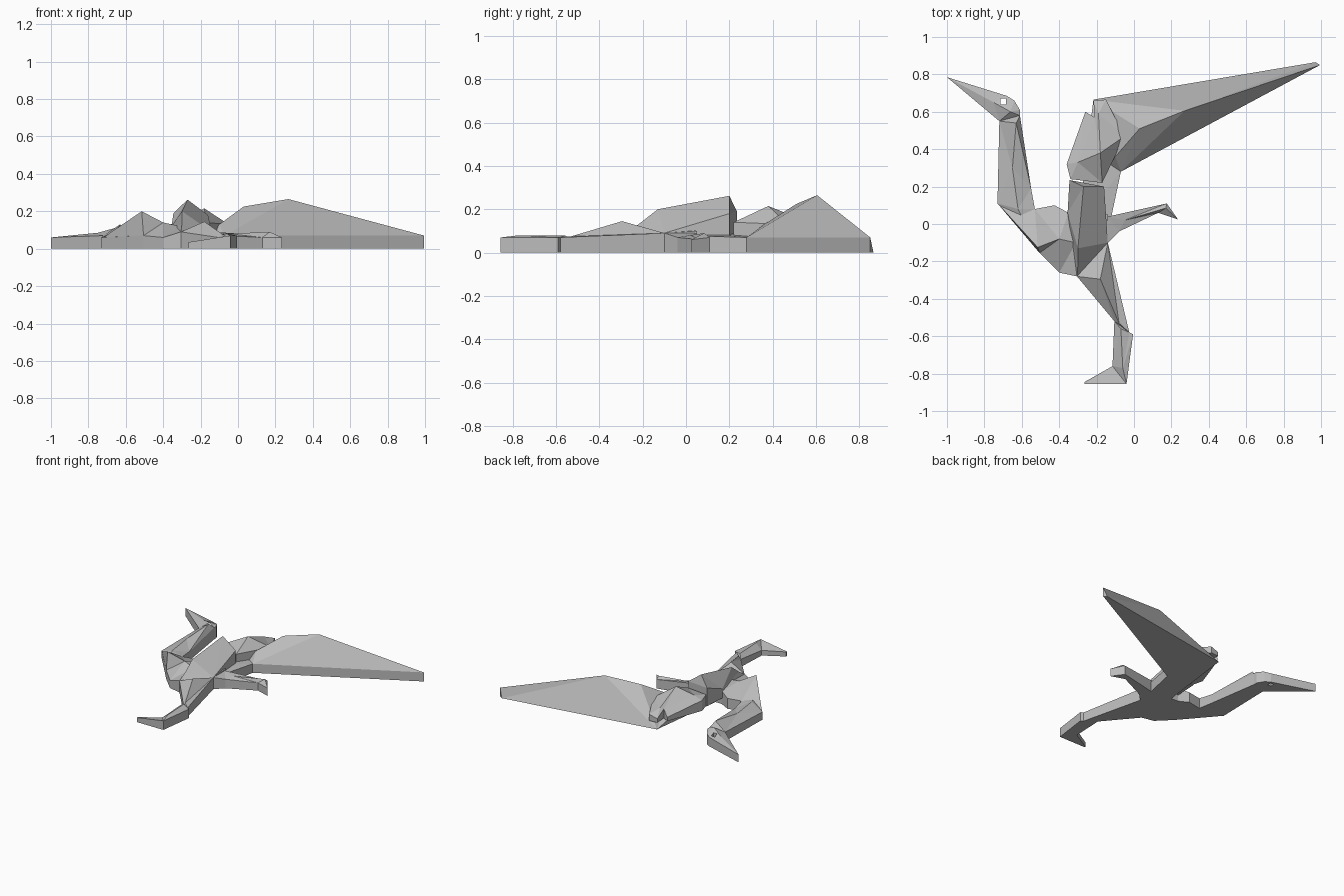
import bpy
import bmesh
from mathutils import Vector
from mathutils.geometry import delaunay_2d_cdt

default_cube = bpy.data.objects.get("Cube")
if default_cube:
    bpy.data.objects.remove(default_cube, do_unlink=True)

stone = bpy.data.materials.new("plain_grey")
stone.use_nodes = True
grey = (.5, .5, .5, 1)
stone.diffuse_color = grey
stone.node_tree.nodes["Principled BSDF"].inputs["Base Color"].default_value = grey


def faceted_slab(name, rim, ridge, floor=0):
    """Flat-bottomed slab: rim walls rise from the floor, facets climb to the ridge."""
    points = rim + ridge
    rim_count = len(rim)
    flat = [Vector(point[:2]) for point in points]
    ridge_edges = [(i, i + 1) for i in range(rim_count, len(points) - 1)]
    coords, _, faces, origins, _, _ = delaunay_2d_cdt(
        flat, ridge_edges, [list(range(rim_count))], 1, 1e-4)

    bm = bmesh.new()
    verts = []
    for co, origin in zip(coords, origins):
        if origin:
            height = points[origin[0]][2]
        else:
            height = min(points, key=lambda p: (Vector(p[:2]) - co).length)[2]
        verts.append(bm.verts.new((co.x, co.y, height)))
    for face in faces:
        bm.faces.new([verts[i] for i in face])

    # Walls and flat underside
    border = [edge for edge in bm.edges if edge.is_boundary]
    grown = bmesh.ops.extrude_edge_only(bm, edges=border)["geom"]
    for item in grown:
        if isinstance(item, bmesh.types.BMVert):
            item.co.z = floor
    lower = [item for item in grown if isinstance(item, bmesh.types.BMEdge)
             and item.is_boundary]
    bmesh.ops.holes_fill(bm, edges=lower, sides=0)
    bmesh.ops.remove_doubles(bm, verts=bm.verts[:], dist=1e-4)
    bmesh.ops.recalc_face_normals(bm, faces=bm.faces[:])

    mesh = bpy.data.meshes.new(name)
    bm.to_mesh(mesh)
    bm.free()
    mesh.materials.append(stone)
    part = bpy.data.objects.new(name, mesh)
    bpy.context.collection.objects.link(part)
    return part


# Joints shared by neighbouring parts
throat = (-.72, .55, .07)
nape = (-.61, .58, .09)
chest = (-.505, -.155, .07)
shoulder = (-.53, .08, .08)
hip = (-.305, -.28, .09)
rump = (-.14, -.1, .09)
knee = (-.105, -.52, .06)
knee_back = (-.025, -.58, .07)
wing_tip = (.995, .85, .07)

# Head with beak
head = faceted_slab(
    "head",
    [(-1, .785, .06), throat, nape, (-.61, .61, .09), (-.64, .66, .08),
     (-.68, .685, .07)],
    [(-.75, .65, .085), (-.66, .6, .11)])

# Eye hole through the head
bpy.ops.mesh.primitive_cube_add(size=.03, location=(-.7, .655, .05))
eye_cutter = bpy.context.object
eye_cutter.name = "eye_cutter"
eye_cutter.scale.z = 10
eye_cutter.hide_render = True
eye_cutter.hide_viewport = True
eye_cutter.display_type = "WIRE"
eye_cutter.data.materials.append(stone)
eye_hole = head.modifiers.new("eye_hole", "BOOLEAN")
eye_hole.operation = "DIFFERENCE"
eye_hole.solver = "EXACT"
eye_hole.object = eye_cutter

# Neck
faceted_slab(
    "neck",
    [throat, (-.73, .11, .06), chest, shoulder, (-.55, .19, .07), nape],
    [(-.63, .54, .13), (-.65, .3, .1), (-.62, .08, .1)])

# Body
faceted_slab(
    "body",
    [(-.72, .1, .06), chest, (-.4, -.26, .06), hip, rump, (-.14, .05, .1),
     (-.35, .06, .1), (-.425, .1, .08), shoulder],
    [(-.515, -.125, .2), (-.4, -.08, .14), (-.31, -.1, .12)])

# Large spread wing
faceted_slab(
    "spread_wing",
    [(-.3, 0, .1), (-.14, -.05, .08), (-.07, .28, .07), wing_tip,
     (.97, .865, 0), (-.217, .665, 0), (-.25, .4, .08)],
    [wing_tip, (.27, .605, .265), (.03, .51, .225), (-.1, .36, .13)])

# Folded wing: inner arm and outer feathers
faceted_slab(
    "folded_wing_arm",
    [(-.355, .06, .12), hip, rump, (-.16, .2, .18), (-.345, .235, .19)],
    [(-.27, .2, .262), (-.3, -.13, .2), (-.3, -.22, .13)],
    floor=.05)
faceted_slab(
    "folded_wing_feathers",
    [(-.36, .32, .13), (-.34, .24, .14), (-.17, .22, .14), (-.05, .47, .13),
     (-.15, .665, .1), (-.217, .66, .08), (-.21, .57, .12), (-.26, .6, .08)],
    [(-.3, .33, .16), (-.18, .38, .215), (-.19, .59, .13)],
    floor=.05)

# Stretched leg and foot
faceted_slab(
    "rear_leg",
    [hip, knee, knee_back, rump],
    [(-.18, -.295, .145), (-.08, -.53, .075)])
faceted_slab(
    "rear_foot",
    [knee, (-.115, -.76, .04), (-.265, -.845, .035), (-.265, -.855, .035),
     (-.04, -.855, .07), (-.005, -.59, .07), knee_back],
    [(-.07, -.56, .08), (-.06, -.77, .08)])

# Trailing leg with claw
faceted_slab(
    "trailing_leg",
    [(-.2, -.1, .1), rump, (-.08, -.04, .07), (.13, .06, .06),
     (.235, .025, .06), (.175, .11, .07), (-.14, .04, .09)],
    [(-.05, .02, .08), (.17, .085, .09)])
